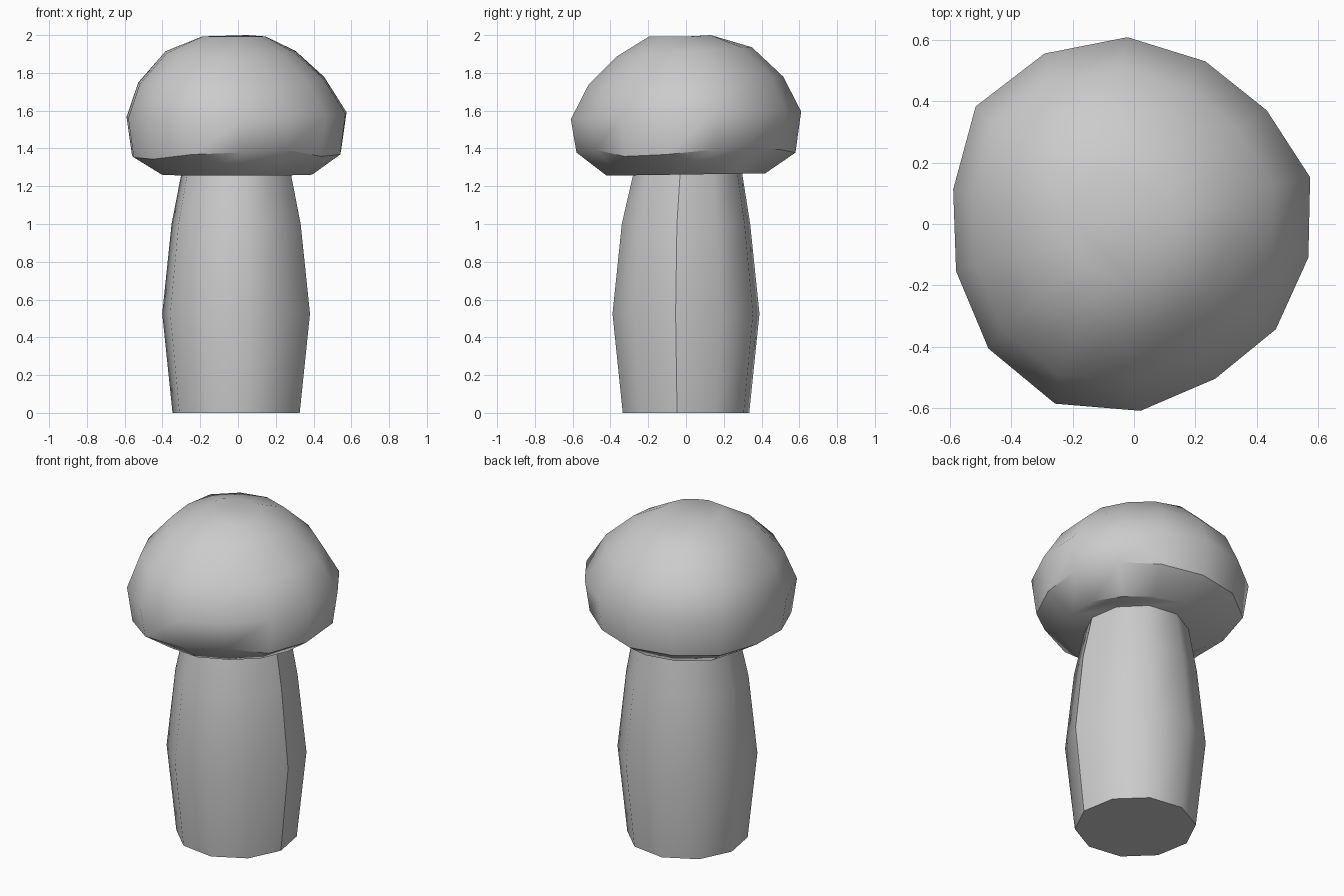
import bpy, bmesh
from math import cos, sin, radians, tau

if "Cube" in bpy.data.objects:
    bpy.data.objects.remove(bpy.data.objects["Cube"])

grey = bpy.data.materials.new("plain grey")
grey.use_nodes = True
grey.diffuse_color = (0.6, 0.6, 0.6, 1)
grey.node_tree.nodes["Principled BSDF"].inputs["Base Color"].default_value = (0.6, 0.6, 0.6, 1)


def lathe(name, rings, sides, start, wobble=None, lift=None, crease=False):
    """Stack of rings (radius, z, centre x, centre y, tilt x, tilt y), closed at both ends."""
    bm = bmesh.new()
    rows = []
    for i, (r, z, cx, cy, tx, ty) in enumerate(rings):
        row = []
        for k in range(sides):
            a = radians(start) + tau * k / sides
            rad = r * (wobble[k] if wobble else 1)
            x, y = rad * cos(a), rad * sin(a)
            dz = lift[k] if lift and i == 1 else 0
            row.append(bm.verts.new((x + cx, y + cy, z + tx * x + ty * y + dz)))
        rows.append(row)
    for low, high in zip(rows, rows[1:]):
        for k in range(sides):
            n = (k + 1) % sides
            bm.faces.new((low[k], low[n], high[n], high[k]))
    bm.faces.new(rows[0][::-1])
    bm.faces.new(rows[-1])
    mesh = bpy.data.meshes.new(name)
    pairs = {(a[0].index, b[0].index) for a, b in zip(rows, rows[1:])}
    bm.verts.index_update()
    pairs = {frozenset((a[0].index, b[0].index)) for a, b in zip(rows, rows[1:])}
    bm.to_mesh(mesh)
    bm.free()
    mesh.materials.append(grey)
    obj = bpy.data.objects.new(name, mesh)
    bpy.context.collection.objects.link(obj)
    bpy.ops.object.select_all(action="DESELECT")
    obj.select_set(True)
    bpy.context.view_layer.objects.active = obj
    bpy.ops.object.shade_smooth_by_angle(angle=radians(40))
    if crease:
        for e in mesh.edges:
            if frozenset(e.vertices) in pairs:
                e.use_edge_sharp = True
    return obj


# Bulging stem with one hard seam on its left side
lathe("stem", [
    (0.34, 0.0, -0.01, 0, 0, 0),
    (0.395, 0.525, -0.01, 0, 0, 0),
    (0.345, 1.0, -0.01, 0, 0, 0),
    (0.29, 1.28, -0.01, 0.01, 0, 0),
], 10, -8, crease=True)

# Slightly lopsided cap: underside, rim, widest ring, dome
wobble = [1.0, 1.03, 1.055, 0.985, 0.985, 1.025, 1.05,
          1.0, 0.935, 0.945, 0.95, 0.975, 0.935, 0.95]
lift = [0.0, 0.0, -0.005, -0.015, -0.025, -0.035, -0.01,
        0.0, 0.015, -0.02, -0.01, 0.015, 0.025, 0.015]
lathe("cap", [
    (0.42, 1.262, 0, 0, 0, 0.015),
    (0.58, 1.378, 0, 0, 0, 0),
    (0.61, 1.575, 0, 0, 0.02, 0.035),
    (0.515, 1.76, -0.03, 0, 0.03, 0.04),
    (0.36, 1.91, -0.035, -0.01, 0, 0.07),
    (0.175, 1.993, -0.02, -0.02, 0, 0),
], 14, 92, wobble, lift)
bpy.data.objects["cap"].data.vertices[-1].co.z = 2.0
